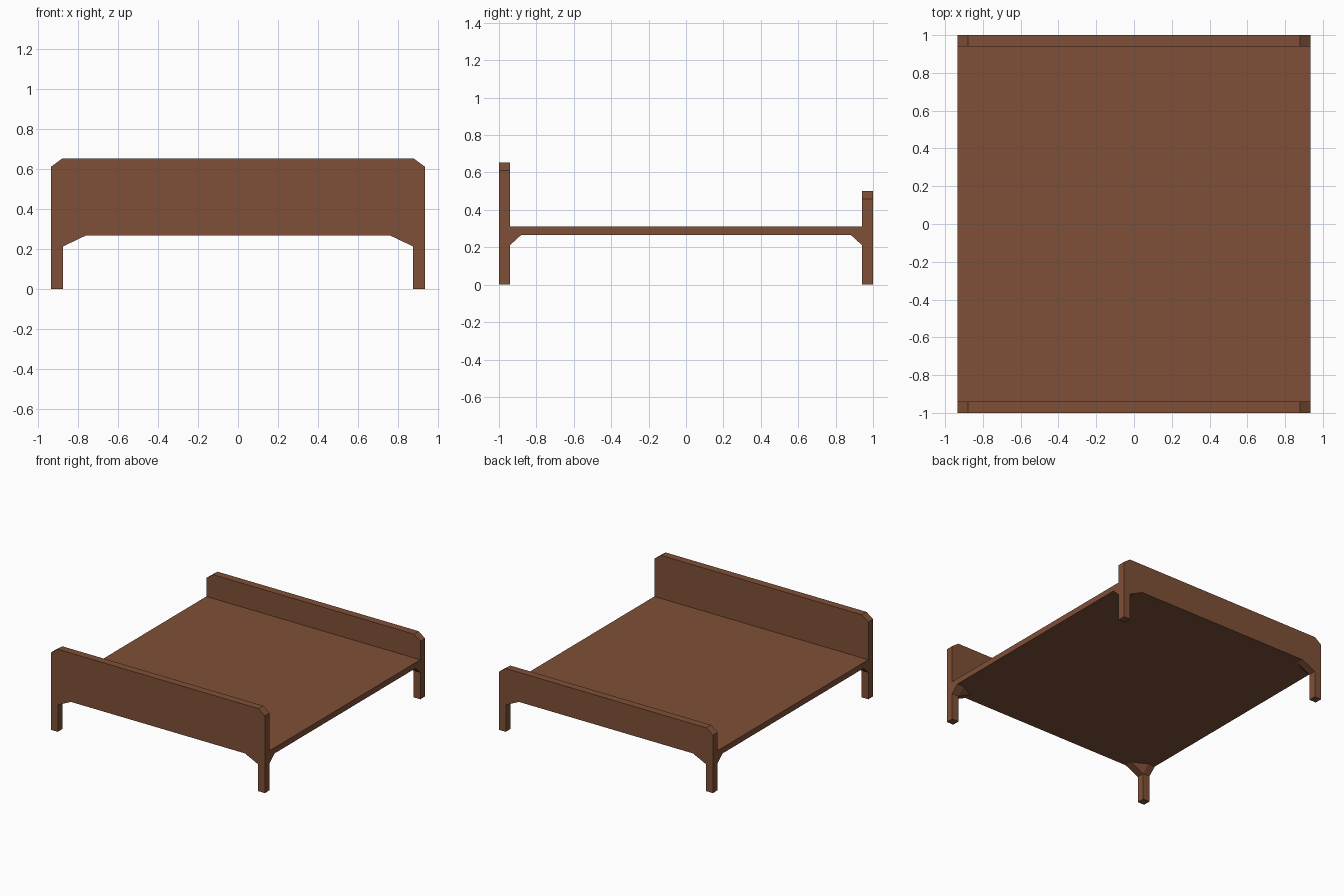
import bpy, bmesh

if "Cube" in bpy.data.objects:
    bpy.data.objects.remove(bpy.data.objects["Cube"])

wood = bpy.data.materials.new("brown wood")
wood.diffuse_color = (0.21, 0.08, 0.038, 1)
wood.use_nodes = True
wood.node_tree.nodes["Principled BSDF"].inputs["Base Color"].default_value = wood.diffuse_color

W, L = 0.935, 1.0          # half width, half length
T = 0.06                   # board thickness / leg width
Z0, Z1 = 0.267, 0.312      # underside and top of the platform
ZB = 0.212                 # height where the leg flares out
FX, FY = 0.76, 0.88        # ends of the corner flares


def finish(name, bm):
    bmesh.ops.recalc_face_normals(bm, faces=bm.faces)
    mesh = bpy.data.meshes.new(name)
    bm.to_mesh(mesh)
    bm.free()
    mesh.materials.append(wood)
    obj = bpy.data.objects.new(name, mesh)
    bpy.context.collection.objects.link(obj)
    return obj


def end_board(name, y0, height):
    """Board with clipped top corners and two legs, extruded along y."""
    half = [(0.0, height), (W - 0.057, height), (W, height - 0.042), (W, 0),
            (W - T, 0), (W - T, ZB), (FX, Z0), (0.0, Z0)]
    outline = half[1:-1] + [(-x, z) for x, z in reversed(half[1:-1])]
    bm = bmesh.new()
    face = bm.faces.new([bm.verts.new((x, y0, z)) for x, z in outline])
    ext = bmesh.ops.extrude_face_region(bm, geom=[face])
    verts = [v for v in ext["geom"] if isinstance(v, bmesh.types.BMVert)]
    bmesh.ops.translate(bm, verts=verts, vec=(0, T, 0))
    finish(name, bm)


end_board("tall_end_board", -L, 0.652)
end_board("low_end_board", L - T, 0.50)

# Platform between the boards
bm = bmesh.new()
bmesh.ops.create_cube(bm, size=1)
for v in bm.verts:
    v.co = (v.co.x * 2 * W, v.co.y * 2 * (L - T), Z1 if v.co.z > 0 else Z0)
finish("platform", bm)

# Faceted corner braces running from each leg to the platform underside
YI, XI = L - T, W - T
brace = [(W, YI, ZB), (XI, YI, ZB), (FX, YI, Z0),
         (XI, FY, Z0), (W, FY, Z0), (W, YI, Z0)]
for sx, side in ((-1, "left"), (1, "right")):
    for sy, end in ((-1, "front"), (1, "back")):
        bm = bmesh.new()
        for x, y, z in brace:
            bm.verts.new((sx * x, sy * y, z))
        bmesh.ops.convex_hull(bm, input=bm.verts[:])
        bmesh.ops.dissolve_limit(bm, angle_limit=0.01, verts=bm.verts[:], edges=bm.edges[:])
        finish(f"{end}_{side}_brace", bm)
